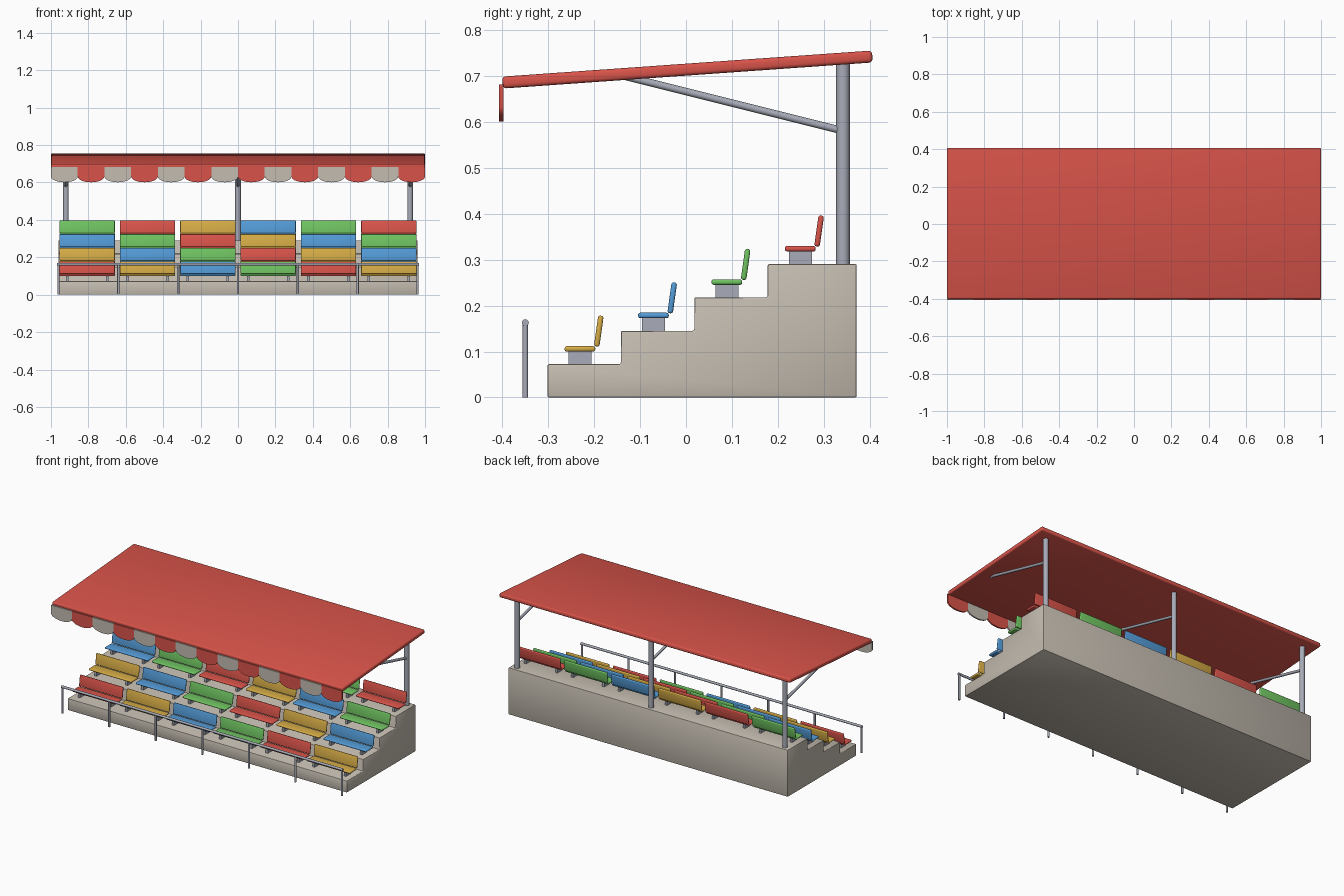
import bpy, bmesh, math
from mathutils import Vector, Matrix

if "Cube" in bpy.data.objects:
    bpy.data.objects.remove(bpy.data.objects["Cube"])


def material(name, r, g, b):
    def lin(c):
        c /= 255
        return c / 12.92 if c <= 0.04045 else ((c + 0.055) / 1.055) ** 2.4
    m = bpy.data.materials.new(name)
    m.diffuse_color = (lin(r), lin(g), lin(b), 1)
    m.use_nodes = True
    m.node_tree.nodes["Principled BSDF"].inputs["Base Color"].default_value = m.diffuse_color
    return m


RED = material("red", 217, 84, 74)
YELLOW = material("yellow", 214, 172, 70)
BLUE = material("blue", 84, 156, 216)
GREEN = material("green", 112, 196, 98)
STONE = material("warm_grey", 196, 188, 176)
STEEL = material("steel_grey", 168, 172, 184)


def finish(bm, name, mat):
    bmesh.ops.recalc_face_normals(bm, faces=bm.faces[:])
    mesh = bpy.data.meshes.new(name)
    bm.to_mesh(mesh)
    bm.free()
    mesh.materials.append(mat)
    ob = bpy.data.objects.new(name, mesh)
    bpy.context.collection.objects.link(ob)
    bpy.ops.object.select_all(action='DESELECT')
    ob.select_set(True)
    bpy.context.view_layer.objects.active = ob
    bpy.ops.object.shade_smooth_by_angle(angle=math.radians(40))
    return ob


def box(name, centre, size, mat, bevel=0.0, segments=3, tilt=0.0):
    """Rounded box, tilted about the x axis."""
    bm = bmesh.new()
    bmesh.ops.create_cube(bm, size=1)
    bmesh.ops.scale(bm, vec=size, verts=bm.verts[:])
    if bevel:
        bmesh.ops.bevel(bm, geom=bm.edges[:], offset=bevel, segments=segments,
                        profile=0.5, affect='EDGES')
    bm.transform(Matrix.Translation(centre) @ Matrix.Rotation(tilt, 4, 'X'))
    return finish(bm, name, mat)


def tube(name, a, b, radius, mat, sides=16):
    """Cylinder between two points."""
    a, b = Vector(a), Vector(b)
    d = b - a
    bm = bmesh.new()
    bmesh.ops.create_cone(bm, cap_ends=True, segments=sides, radius1=radius,
                          radius2=radius, depth=d.length)
    bm.transform(Matrix.Translation((a + b) / 2) @ d.to_track_quat('Z', 'Y').to_matrix().to_4x4())
    return finish(bm, name, mat)


def prism(name, points, move, mat, bevel=0.0):
    """Flat outline swept along a vector."""
    bm = bmesh.new()
    face = bm.faces.new([bm.verts.new(p) for p in points])
    new = bmesh.ops.extrude_face_region(bm, geom=[face])["geom"]
    bmesh.ops.translate(bm, vec=move, verts=[v for v in new if isinstance(v, bmesh.types.BMVert)])
    bmesh.ops.recalc_face_normals(bm, faces=bm.faces[:])
    if bevel:
        bmesh.ops.bevel(bm, geom=bm.edges[:], offset=bevel, segments=2,
                        profile=0.5, affect='EDGES')
    return finish(bm, name, mat)


# Stepped terrace
ROWS, RUN, RISE = 4, 0.16, 0.0727
outline = [(-0.96, 0.372, 0), (-0.96, -0.302, 0)]
for r in range(ROWS):
    y = -0.302 + r * RUN
    if r:
        outline.append((-0.96, y, r * RISE))
    outline.append((-0.96, y, (r + 1) * RISE))
outline.append((-0.96, 0.372, ROWS * RISE))
prism("terrace", outline, (1.92, 0, 0), STONE, bevel=0.004)

# Benches, colours shifting by one place per row
COLOURS = [RED, YELLOW, BLUE, GREEN]
for r in range(ROWS):
    y, z = r * RUN, r * RISE
    for c in range(6):
        x = (c - 2.5) * 0.3225
        mat = COLOURS[(r + c) % 4]
        box("bench_seat", (x, -0.231 + y, 0.106 + z), (0.296, 0.067, 0.012), mat, 0.005)
        box("bench_back", (x, -0.190 + y, 0.1445 + z), (0.296, 0.012, 0.068), mat, 0.005,
            tilt=math.radians(-8))
        for s in (-1, 1):
            box("bench_leg", (x + s * 0.107, -0.231 + y, 0.087 + z), (0.014, 0.05, 0.032), STEEL)

# Front railing
for i in range(7):
    x = (i - 3) * 0.32
    tube("railing_post", (x, -0.35, 0), (x, -0.35, 0.163), 0.006, STEEL, 12)
tube("railing_bar", (-0.967, -0.35, 0.163), (0.967, -0.35, 0.163), 0.0075, STEEL, 12)

# Roof posts and braces
for x in (-0.92, 0, 0.92):
    tube("roof_post", (x, 0.342, 0.285), (x, 0.342, 0.735), 0.015, STEEL)
    tube("roof_brace", (x, 0.342, 0.581), (x, -0.15, 0.704), 0.008, STEEL)

# Sloping roof
slope = math.atan2(0.055, 0.78)
box("roof", (0, 0.003, 0.7145), (2.0, 0.808, 0.026), RED, 0.008, tilt=slope)

# Scalloped valance
W = 2 / 14
for i in range(14):
    x0 = -1 + i * W
    pts = [(x0, -0.407, 0.682), (x0, -0.407, 0.632)]
    for k in range(1, 12):
        t = math.pi * k / 12
        pts.append((x0 + W / 2 * (1 - math.cos(t)), -0.407, 0.632 - 0.031 * math.sin(t)))
    pts += [(x0 + W, -0.407, 0.632), (x0 + W, -0.407, 0.682)]
    prism("valance_scallop", pts, (0, 0.009, 0), RED if i % 2 else STONE)
